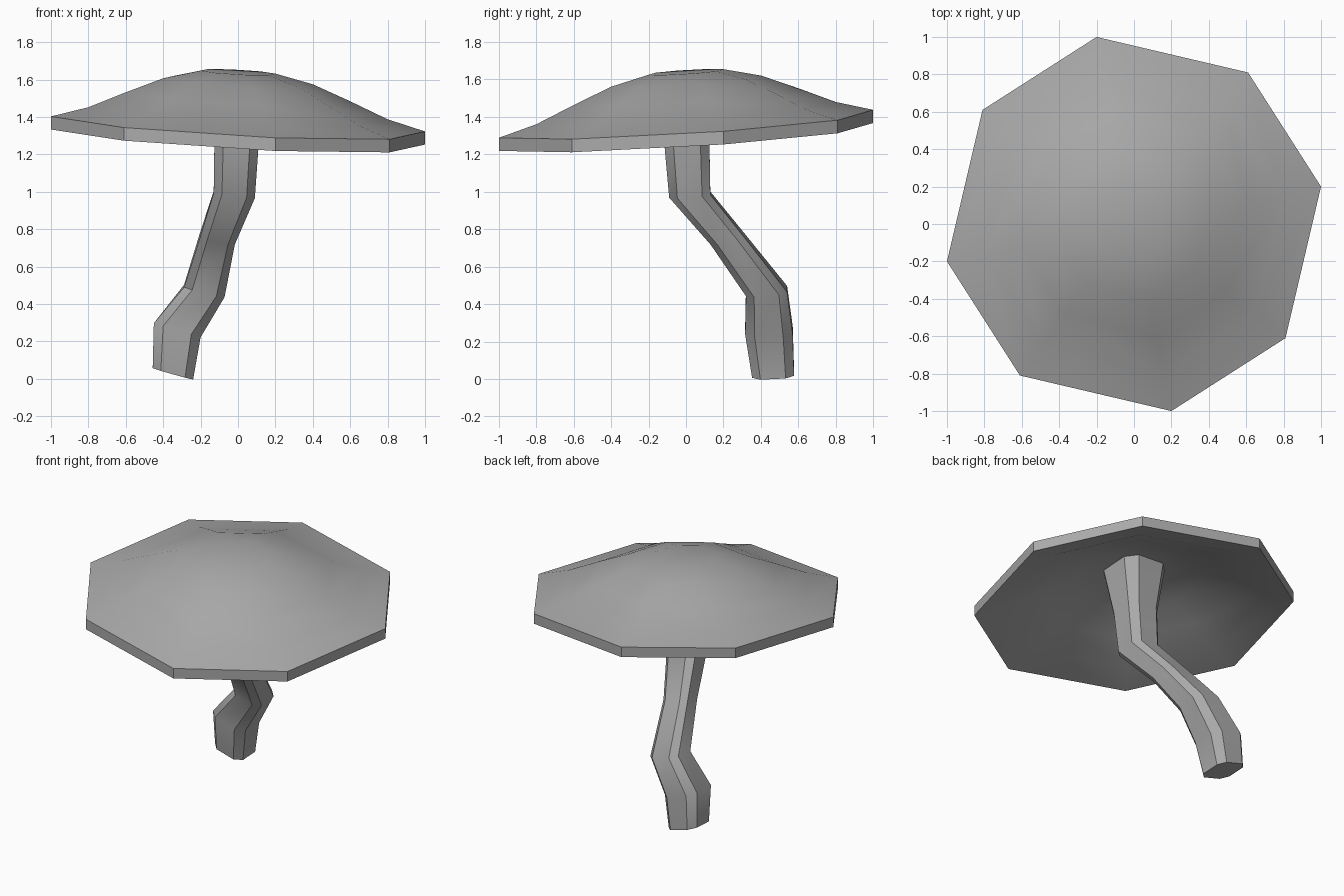
import bpy
import bmesh
from math import radians

cube = bpy.data.objects.get("Cube")
if cube:
    bpy.data.objects.remove(cube)

grey = bpy.data.materials.new("plain_grey")
grey.use_nodes = True
colour = (0.4, 0.4, 0.4, 1)
grey.diffuse_color = colour
grey.node_tree.nodes["Principled BSDF"].inputs["Base Color"].default_value = colour


def four_fold(points):
    """Repeat a corner's points around the axis in quarter turns."""
    outline = []
    for _ in range(4):
        outline += points
        points = [(-y, x) for x, y in points]
    return outline


def loft(name, outline, sections):
    """Bridge tilted sections: centre, half widths and slopes along x and y."""
    bm = bmesh.new()
    rings = []
    for (cx, cy, cz), (hx, hy), (sx, sy) in sections:
        rings.append([bm.verts.new((cx + x * hx, cy + y * hy,
                                    cz + x * hx * sx + y * hy * sy))
                      for x, y in outline])
    n = len(outline)
    for a, b in zip(rings, rings[1:]):
        for i in range(n):
            j = (i + 1) % n
            bm.faces.new((a[i], a[j], b[j], b[i]))
    bm.faces.new(rings[0])
    bm.faces.new(rings[-1])
    bmesh.ops.recalc_face_normals(bm, faces=bm.faces)
    mesh = bpy.data.meshes.new(name)
    bm.to_mesh(mesh)
    bm.free()
    mesh.materials.append(grey)
    obj = bpy.data.objects.new(name, mesh)
    bpy.context.collection.objects.link(obj)
    bpy.ops.object.select_all(action='DESELECT')
    obj.select_set(True)
    bpy.context.view_layer.objects.active = obj
    bpy.ops.object.shade_smooth_by_angle(angle=radians(38))
    return obj


# Cap: a tilted eight-sided shell, domed above and hollow below
rim_z, thickness = 1.363, 0.07
dome = [(0.2, 0.277), (0.4, 0.228), (0.6, 0.145), (0.8, 0.057), (1, 0)]
shell = dome + [(r, h - thickness) for r, h in reversed(dome)]
loft("mushroom_cap", four_fold([(1, 0.2), (0.61, 0.81)]),
     [((0, 0, rim_z + h), (r, r), (-0.053, 0.064)) for r, h in shell])

# Stem: a crooked square post with bevelled corners, flared into the cap
loft("mushroom_stem", four_fold([(1, 0.6), (0.6, 1)]), [
    ((-0.348, 0.465, 0.03), (0.108, 0.112), (-0.28, 0.05)),
    ((-0.325, 0.443, 0.26), (0.125, 0.127), (-0.3, 0)),
    ((-0.18, 0.43, 0.47), (0.108, 0.11), (-0.25, 0.1)),
    ((-0.11, 0.22, 0.75), (0.093, 0.088), (-0.2, 0.25)),
    ((-0.02, 0.02, 0.985), (0.11, 0.11), (-0.13, 0.07)),
    ((-0.008, 0.005, 1.26), (0.118, 0.12), (-0.08, 0.06)),
    ((0, 0, 1.59), (0.17, 0.17), (-0.05, 0.06)),
])
